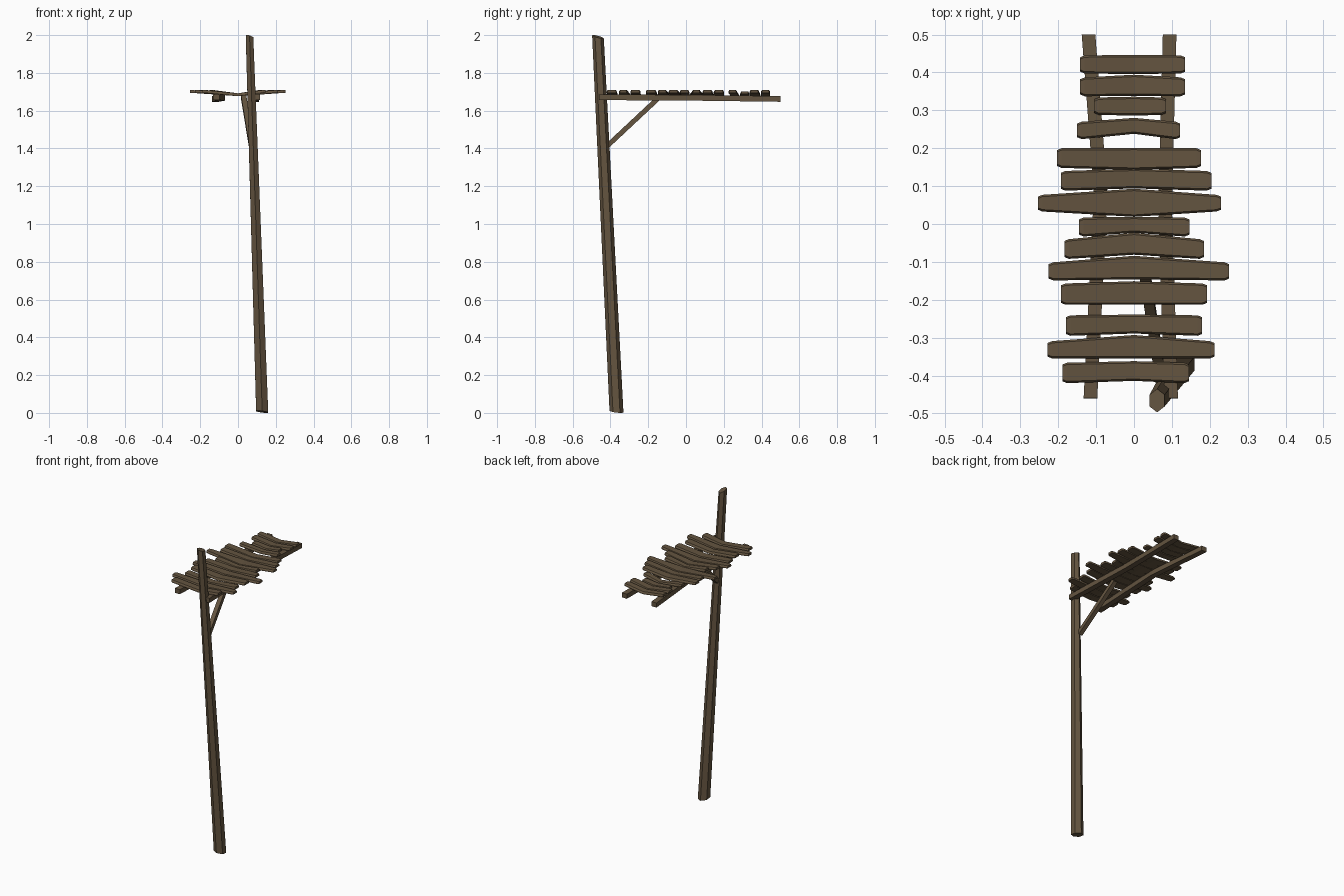
import bpy, bmesh, math
from mathutils import Vector

wood = bpy.data.materials.new("dark_wood")
wood.diffuse_color = (0.125, 0.088, 0.05, 1)


def loft(name, rings):
    """Skin a list of equal-sized rings and cap both ends."""
    bm = bmesh.new()
    vs = [[bm.verts.new(p) for p in r] for r in rings]
    n = len(rings[0])
    for a, b in zip(vs, vs[1:]):
        for i in range(n):
            j = (i + 1) % n
            bm.faces.new((a[i], a[j], b[j], b[i]))
    bm.faces.new(vs[0])
    bm.faces.new(vs[-1])
    bmesh.ops.recalc_face_normals(bm, faces=bm.faces[:])
    me = bpy.data.meshes.new(name)
    bm.to_mesh(me)
    bm.free()
    me.materials.append(wood)
    ob = bpy.data.objects.new(name, me)
    bpy.context.collection.objects.link(ob)
    return ob


def beam(name, path, w, h):
    """Rectangular timber along a path, w across x and h across the rest."""
    pts = [Vector(p) for p in path]
    d = (pts[-1] - pts[0]).normalized()
    side = Vector((1, 0, 0))
    up = side.cross(d).normalized()
    return loft(name, [[p + side * sx * w / 2 + up * sy * h / 2
                        for sx, sy in ((-1, -1), (1, -1), (1, 1), (-1, 1))] for p in pts])


# Leaning, tapering six-sided post with a slanted top
def hexagon(cx, cy, z, rx, ry, slope):
    ring = []
    for k in range(6):
        a = math.radians(90 + 60 * k)
        dx, dy = rx * math.cos(a), ry * math.sin(a)
        ring.append((cx + dx, cy + dy, z - slope * (dx + dy)))
    return ring


loft("post", [hexagon(0.128, -0.368, 0.006, 0.037, 0.037, 0.13),
              hexagon(0.061, -0.466, 1.991, 0.023, 0.031, 0.26)])

# Two slightly bowed rails under the planks
beam("rail_left", [(-0.115, -0.46, 1.671), (-0.088, 0.08, 1.668), (-0.12, 0.5, 1.662)], 0.036, 0.03)
beam("rail_right", [(0.098, -0.46, 1.671), (0.082, 0.05, 1.668), (0.094, 0.5, 1.662)], 0.036, 0.03)

# Diagonal brace from post to rails
beam("brace", [(0.072, -0.415, 1.415), (0.03, -0.14, 1.672)], 0.028, 0.026)

# Sagging planks: left x, right x, end y, centre y, end width, centre width
planks = [
    (-0.142, 0.135, 0.421, 0.421, 0.048, 0.050),
    (-0.142, 0.135, 0.362, 0.366, 0.050, 0.056),
    (-0.105, 0.085, 0.311, 0.311, 0.046, 0.050),
    (-0.150, 0.122, 0.247, 0.259, 0.046, 0.042),
    (-0.203, 0.177, 0.174, 0.172, 0.052, 0.058),
    (-0.193, 0.204, 0.114, 0.120, 0.052, 0.052),
    (-0.254, 0.230, 0.055, 0.056, 0.044, 0.074),
    (-0.145, 0.146, -0.008, -0.002, 0.050, 0.042),
    (-0.184, 0.185, -0.066, -0.052, 0.052, 0.058),
    (-0.225, 0.251, -0.125, -0.115, 0.048, 0.062),
    (-0.193, 0.193, -0.185, -0.182, 0.056, 0.062),
    (-0.180, 0.180, -0.268, -0.264, 0.054, 0.050),
    (-0.228, 0.212, -0.332, -0.324, 0.046, 0.062),
    (-0.189, 0.145, -0.393, -0.388, 0.054, 0.052),
]


def section(x, y, w, top, lip=0.005, t=0.015):
    half = w / 2
    return [(x, y - half, top - t), (x, y + half, top - t), (x, y + half, top - t / 2),
            (x, y + half - lip, top), (x, y - half + lip, top), (x, y - half, top - t / 2)]


for i, (x0, x1, ye, yc, we, wc) in enumerate(planks):
    end = 1.703 if x1 < 0.1 else 1.710
    c = 0.012  # clipped end corners
    loft(f"plank_{i + 1}", [
        section(x0, ye, we - 0.010, end - 0.001),
        section(x0 + c, ye, we, end - 0.001),
        section(0.0, yc, wc, 1.692),
        section(x1 - c, ye, we, end - 0.001),
        section(x1, ye, we - 0.010, end - 0.001)])
